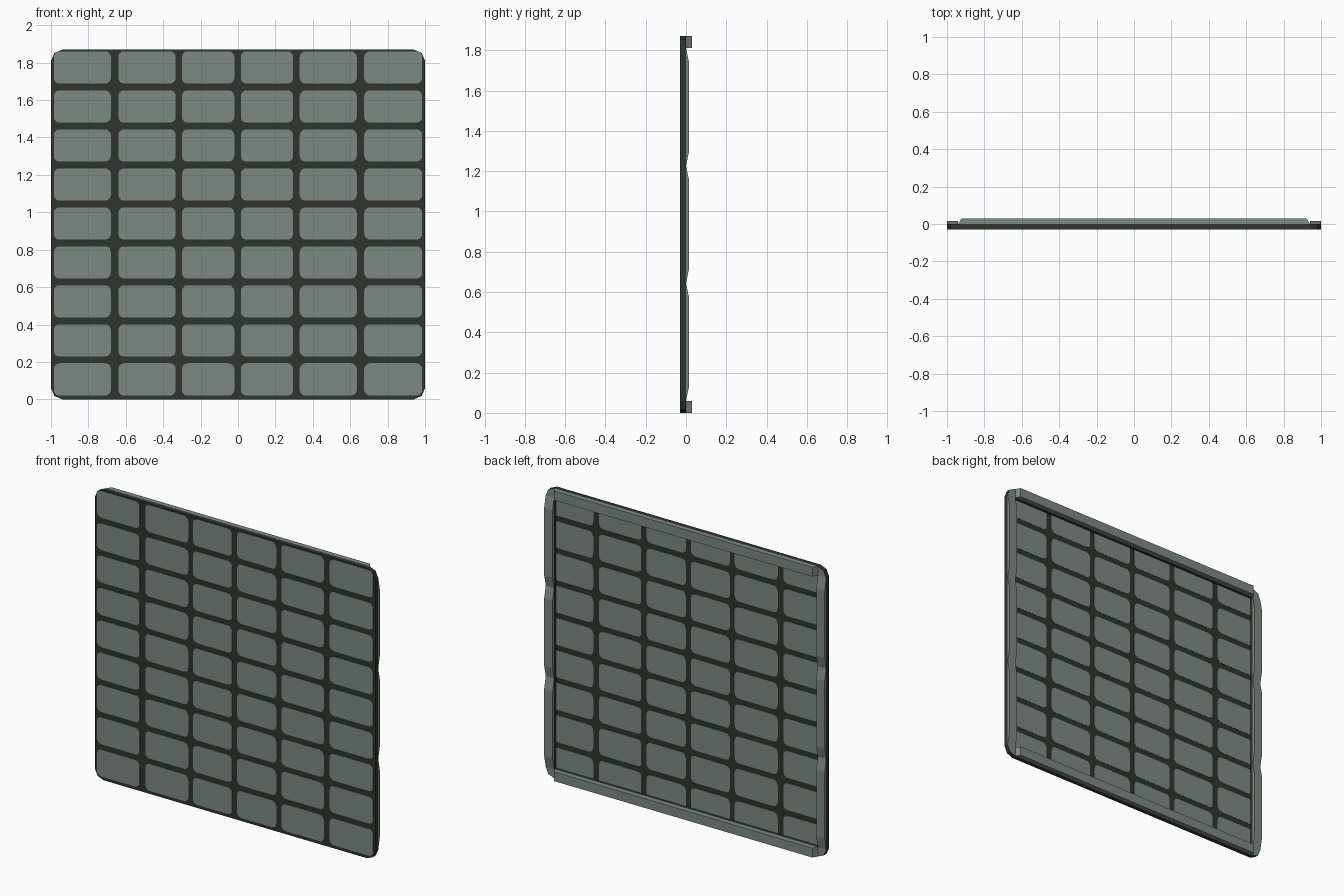
import bpy, bmesh, math

if "Cube" in bpy.data.objects:
    bpy.data.objects.remove(bpy.data.objects["Cube"])

W, H = 1.0, 1.87          # half width, height
B = 0.06                  # border width
FRONT, FLOOR = -0.029, -0.022


def material(name, rgb):
    m = bpy.data.materials.new(name)
    m.diffuse_color = (*rgb, 1)
    m.use_nodes = True
    m.node_tree.nodes["Principled BSDF"].inputs["Base Color"].default_value = m.diffuse_color
    return m


LIGHT = material("grey green tile", (0.205, 0.255, 0.225))
DARK = material("dark green frame", (0.028, 0.036, 0.026))


def clean(pts):
    out = []
    for p in pts:
        if not out or math.dist(p, out[-1]) > 1e-5:
            out.append(p)
    if math.dist(out[0], out[-1]) < 1e-5:
        out.pop()
    return out


def prisms(name, outlines, a, b, place, mats, rule=None):
    """Extrude 2D outlines from a to b; place(u, v, w) maps to 3D."""
    bm = bmesh.new()
    for pts in outlines:
        pts = clean(pts)
        lo = [bm.verts.new(place(u, v, a)) for u, v in pts]
        hi = [bm.verts.new(place(u, v, b)) for u, v in pts]
        bm.faces.new(lo)
        bm.faces.new(hi[::-1])
        n = len(pts)
        for i in range(n):
            j = (i + 1) % n
            bm.faces.new((lo[j], lo[i], hi[i], hi[j]))
    bmesh.ops.recalc_face_normals(bm, faces=bm.faces)
    bm.normal_update()
    if rule:
        for f in bm.faces:
            f.material_index = rule(f.normal)
    me = bpy.data.meshes.new(name)
    bm.to_mesh(me)
    bm.free()
    for m in mats:
        me.materials.append(m)
    ob = bpy.data.objects.new(name, me)
    bpy.context.collection.objects.link(ob)
    return ob


def along_y(u, v, w): return (u, w, v)
def along_x(u, v, w): return (w, u, v)
def along_z(u, v, w): return (u, v, w)


def rect(x0, z0, x1, z1):
    return [(x0, z0), (x1, z0), (x1, z1), (x0, z1)]


# thin main panel with clipped corners
right = [(W - B, 0), (W - 0.018, 0.018), (W, B),
         (W, H - B), (W - 0.018, H - 0.018), (W - B, H)]
left = [(-x, z) for x, z in reversed(right)]
prisms("panel", [right + left], FRONT, FLOOR, along_y, [DARK])

# raised border behind the panel: dark edges, light back on the sides
prisms("side_frames", [right, left], FLOOR, 0, along_y, [DARK, LIGHT],
       lambda n: 1 if n.y > 0.9 else 0)
prisms("cross_frames", [rect(B - W, 0, W - B, B), rect(B - W, H - B, W - B, H)],
       FLOOR, 0, along_y, [DARK])

# top and bottom rails with slanted ends
rail = [(-0.94, 0), (0.94, 0), (0.922, 0.03), (-0.922, 0.03)]
for name, z in (("bottom_rail", 0), ("top_rail", H - B)):
    prisms(name, [rail], z, z + B, along_z, [LIGHT])

# side rails: three raised pads each, sloping down to the notches
step = (H - 2 * B) / 3
pads = []
for i in range(3):
    z0, z1 = B + i * step, B + (i + 1) * step
    pads.append([(0, z0), (0.016, z0 + 0.075), (0.016, z1 - 0.075), (0, z1)])
for name, x in (("right_rail", W - B), ("left_rail", -W)):
    prisms(name, pads, x, x + B, along_x, [LIGHT])

# rounded tiles, 6 columns by 9 rows, on both faces
COLS = [(-0.985, -0.68), (-0.64, -0.333), (-0.30, -0.02),
        (0.015, 0.295), (0.33, 0.635), (0.675, 0.985)]
ROWS = [(0.02 + i * 0.2085, 0.193 + i * 0.2085) for i in range(9)]


def tile(x0, x1, z0, z1, bounds, r=0.03):
    pts = []
    centres = [(x1 - r, z1 - r), (x0 + r, z1 - r), (x0 + r, z0 + r), (x1 - r, z0 + r)]
    for q, (cx, cz) in enumerate(centres):
        for k in range(4):
            a = math.pi / 2 * (q + k / 3)
            x, z = cx + r * math.cos(a), cz + r * math.sin(a)
            pts.append((min(max(x, bounds[0]), bounds[2]),
                        min(max(z, bounds[1]), bounds[3])))
    return pts


def tiles(bounds):
    return [tile(*c, *r, bounds) for c in COLS for r in ROWS]


prisms("front_tiles", tiles((-W, 0, W, H)), FRONT - 0.0015, FRONT, along_y, [LIGHT])
prisms("back_tiles", tiles((B - W, B, W - B, H - B)), FLOOR, FLOOR + 0.0015,
       along_y, [LIGHT])
